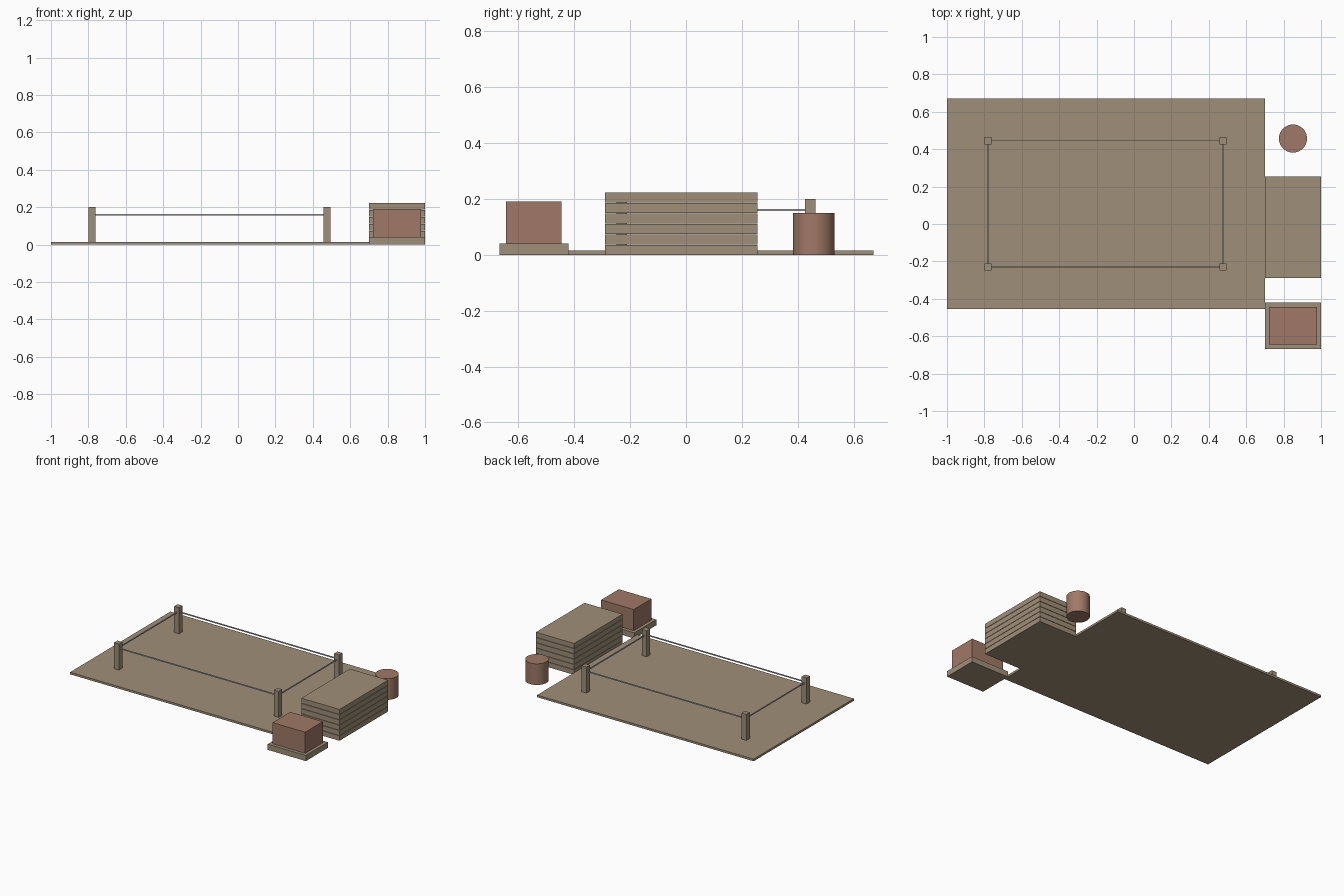
import bpy

cube = bpy.data.objects.get("Cube")
if cube:
    bpy.data.objects.remove(cube)


def material(name, colour):
    m = bpy.data.materials.new(name)
    m.use_nodes = True
    m.diffuse_color = (*colour, 1)
    m.node_tree.nodes["Principled BSDF"].inputs["Base Color"].default_value = (*colour, 1)
    return m


sand = material("sand brown", (0.35, 0.275, 0.19))
clay = material("clay red", (0.35, 0.19, 0.135))
cord = material("pale grey cord", (0.5, 0.52, 0.55))


def box(name, lo, hi, mat):
    centre = [(a + b) / 2 for a, b in zip(lo, hi)]
    bpy.ops.mesh.primitive_cube_add(size=1, location=centre)
    ob = bpy.context.object
    ob.name = name
    ob.scale = [b - a for a, b in zip(lo, hi)]
    bpy.ops.object.transform_apply(location=False, rotation=False, scale=True)
    ob.data.materials.append(mat)
    return ob


# Ground slab
TOP = 0.015
box("ground_slab", (-1, -0.455, 0), (0.7, 0.67, TOP), sand)

# Corner posts
XS, YS, HALF = (-0.78, 0.475), (-0.23, 0.445), 0.019
for x, side in zip(XS, ("right", "left")):
    for y, end in zip(YS, ("front", "back")):
        box(f"{end}_{side}_post", (x - HALF, y - HALF, TOP), (x + HALF, y + HALF, 0.2), sand)

# Cords strung between the posts
W, Z0, Z1 = 0.0025, 0.156, 0.164
for y, end in zip(YS, ("front", "back")):
    box(f"{end}_cord", (XS[0] + HALF, y - W, Z0), (XS[1] - HALF, y + W, Z1), cord)
for x, side in zip(XS, ("right", "left")):
    box(f"{side}_cord", (x - W, YS[0] + HALF, Z0), (x + W, YS[1] - HALF, Z1), cord)

# Stack of boards with narrow gaps
for i in range(6):
    z = i * 0.0375
    box(f"stacked_board_{i + 1}", (0.7, -0.29, z), (1, 0.255, z + 0.035), sand)

# Pallet carrying a block of bricks
box("pallet", (0.7, -0.667, 0), (1, -0.42, 0.04), sand)
box("brick_block", (0.722, -0.643, 0.04), (0.978, -0.445, 0.19), clay)

# Barrel
bpy.ops.mesh.primitive_cylinder_add(vertices=32, radius=0.075, depth=0.15, location=(0.85, 0.457, 0.075))
barrel = bpy.context.object
barrel.name = "barrel"
barrel.data.materials.append(clay)
bpy.ops.object.shade_smooth_by_angle()
